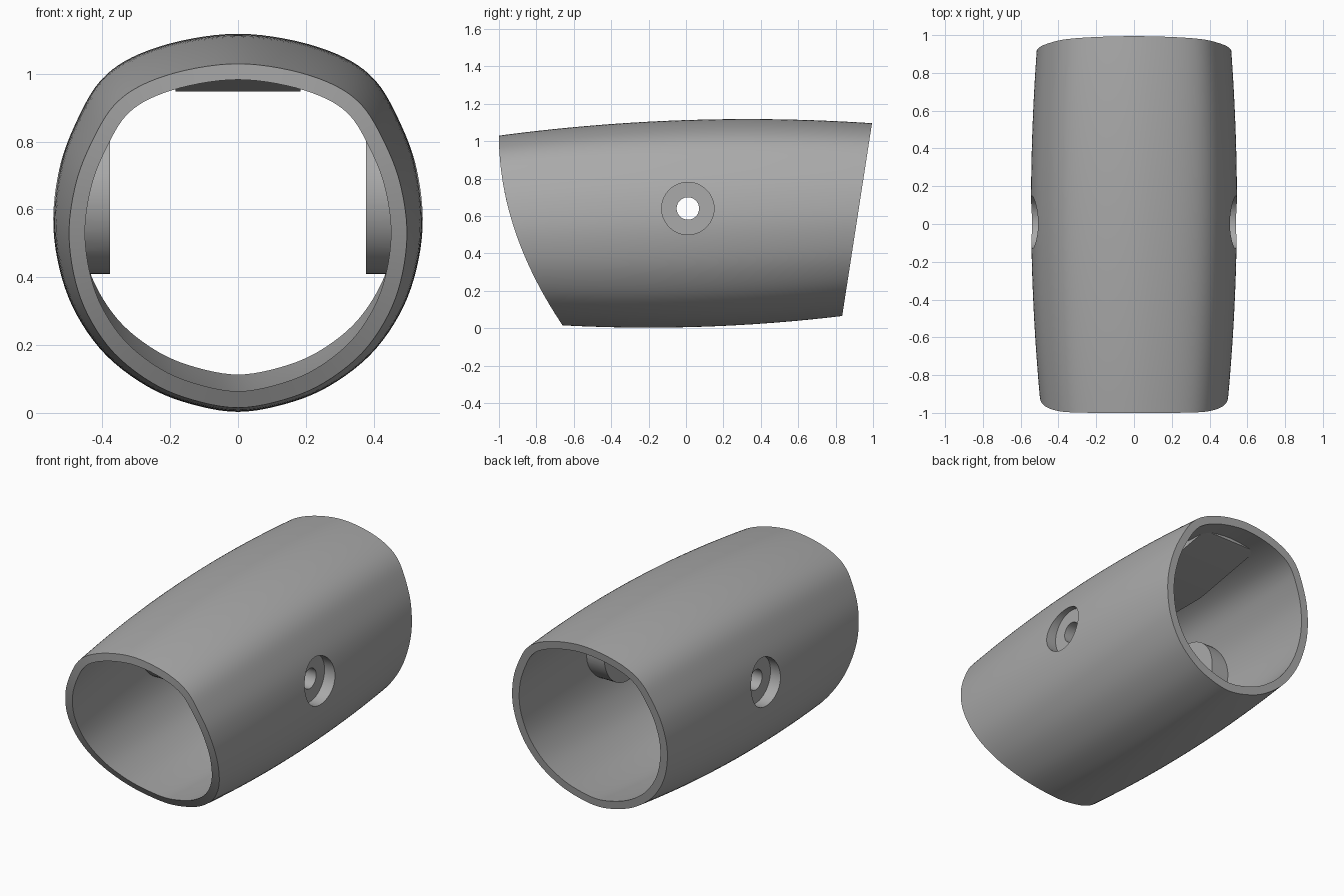
import bpy, bmesh, math
from mathutils import Vector, Matrix

if "Cube" in bpy.data.objects:
    bpy.data.objects.remove(bpy.data.objects["Cube"])

grey = bpy.data.materials.new("satin_grey")
grey.use_nodes = True
colour = (0.4, 0.4, 0.4, 1)
grey.diffuse_color = colour
grey.node_tree.nodes["Principled BSDF"].inputs["Base Color"].default_value = colour

WALL = 0.047
STATIONS = 28
SUB = 5
# Right half of the cross-section, bottom to top (width fraction, height fraction)
HALF = [(0, 0), (.257, .021), (.49, .067), (.715, .15), (.875, .258), (.965, .375),
        (1, .51), (.96, .655), (.862, .78), (.745, .875), (.575, .937), (.312, .981), (0, 1)]


def closed_curve(points):
    """Smooth closed curve through the points."""
    out, n = [], len(points)
    for i in range(n):
        a, b, c, d = (Vector(points[(i + k) % n]) for k in (-1, 0, 1, 2))
        for s in range(SUB):
            t = s / SUB
            out.append(0.5 * (2 * b + (c - a) * t + (2 * a - 5 * b + 4 * c - d) * t ** 2
                              + (3 * b - a - 3 * c + d) * t ** 3))
    return out


SECTION = closed_curve(HALF + [(-u, w) for u, w in HALF[-2:0:-1]])
COUNT = len(SECTION)


def section_at(p, y):
    """Place a section point at depth y on the barrel-shaped tube."""
    half = 0.545 - 0.045 * (y - 0.1) ** 2
    top = 1.118 - 0.05 * (y - 0.33) ** 2
    bottom = 0.003 + 0.058 * (y + 0.2) ** 2
    return Vector((p.x * half, bottom + p.y * (top - bottom)))


def tube_point(i, t, inset):
    """Point i of the section, fraction t from the front rim to the back rim."""
    y = 2 * t - 1
    for _ in range(8):
        p = section_at(SECTION[i], y)
        tangent = section_at(SECTION[(i + 1) % COUNT], y) - section_at(SECTION[i - 1], y)
        p = p + Vector((-tangent.y, tangent.x)).normalized() * inset
        front = -1 + 0.337 * ((1.03 - p.y) / 1.01) ** 2
        back = 0.825 + 0.1546 * p.y
        y = front + (back - front) * t
    return (p.x, y, p.y)


def finish(bm, name):
    bmesh.ops.recalc_face_normals(bm, faces=bm.faces)
    mesh = bpy.data.meshes.new(name)
    bm.to_mesh(mesh)
    bm.free()
    mesh.materials.append(grey)
    ob = bpy.data.objects.new(name, mesh)
    bpy.context.collection.objects.link(ob)
    return ob


def skin(bm, inset):
    rings = [[bm.verts.new(tube_point(i, s / STATIONS, inset)) for i in range(COUNT)]
             for s in range(STATIONS + 1)]
    for a, b in zip(rings, rings[1:]):
        bridge(bm, a, b)
    return rings


def bridge(bm, a, b):
    for i in range(COUNT):
        j = (i + 1) % COUNT
        bm.faces.new((a[i], a[j], b[j], b[i]))


def cylinder(name, x0, x1, radius):
    """Cylinder along x at the side hole position."""
    bm = bmesh.new()
    bmesh.ops.create_cone(bm, cap_ends=True, segments=64, radius1=radius, radius2=radius,
                          depth=abs(x1 - x0),
                          matrix=Matrix.Translation(((x0 + x1) / 2, 0.01, 0.64))
                          @ Matrix.Rotation(math.pi / 2, 4, 'Y'))
    return finish(bm, name)


def boolean(ob, other, operation):
    mod = ob.modifiers.new("cut", 'BOOLEAN')
    mod.operation = operation
    mod.solver = 'EXACT'
    mod.object = other
    bpy.context.view_layer.objects.active = ob
    bpy.ops.object.modifier_apply(modifier=mod.name)


# Hollow shell: outer and inner skins joined at both rims
bm = bmesh.new()
outer, inner = skin(bm, 0), skin(bm, WALL)
for end in (0, -1):
    bridge(bm, outer[end], inner[end])
shell = finish(bm, "shell")

# Solid core reaching mid-wall, used to trim the inner parts
bm = bmesh.new()
core_rings = skin(bm, WALL / 2)
for ring in (core_rings[0], core_rings[-1]):
    for i in range(COUNT // 2):
        quad = [ring[i], ring[i + 1], ring[-i - 1], ring[-i]]
        bm.faces.new(list(dict.fromkeys(quad)))
core = finish(bm, "trim_core")
core.hide_render = True

# Ceiling pad: flat underside with a ramp at each end
bm = bmesh.new()
profile = [(-.37, .948), (.37, .948), (.85, 1.04), (.85, 1.2), (-.8, 1.2), (-.8, 1.03)]
face = bm.faces.new([bm.verts.new((-0.185, y, z)) for y, z in profile])
grown = bmesh.ops.extrude_face_region(bm, geom=[face])["geom"]
bmesh.ops.translate(bm, vec=(0.37, 0, 0),
                    verts=[v for v in grown if isinstance(v, bmesh.types.BMVert)])
pad = finish(bm, "ceiling_pad")
boolean(pad, core, 'INTERSECT')
parts = [shell, pad]

# Round side bosses with a counterbored through hole
for side, name in ((1, "left_boss"), (-1, "right_boss")):
    boss = cylinder(name, side * 0.378, side * 0.7, 0.23)
    bore = cylinder("bore_cutter", side * 0.472, side * 0.8, 0.14)
    hole = cylinder("hole_cutter", side * 0.3, side * 0.8, 0.06)
    boolean(boss, core, 'INTERSECT')
    boolean(boss, bore, 'DIFFERENCE')
    boolean(boss, hole, 'DIFFERENCE')
    boolean(shell, bore, 'DIFFERENCE')
    parts.append(boss)
    for cutter in (bore, hole):
        bpy.data.objects.remove(cutter)
bpy.data.objects.remove(core)

# Smooth surfaces with crisp edges
bpy.ops.object.select_all(action='DESELECT')
for ob in parts:
    ob.select_set(True)
bpy.context.view_layer.objects.active = shell
bpy.ops.object.shade_smooth_by_angle(angle=math.radians(30))
